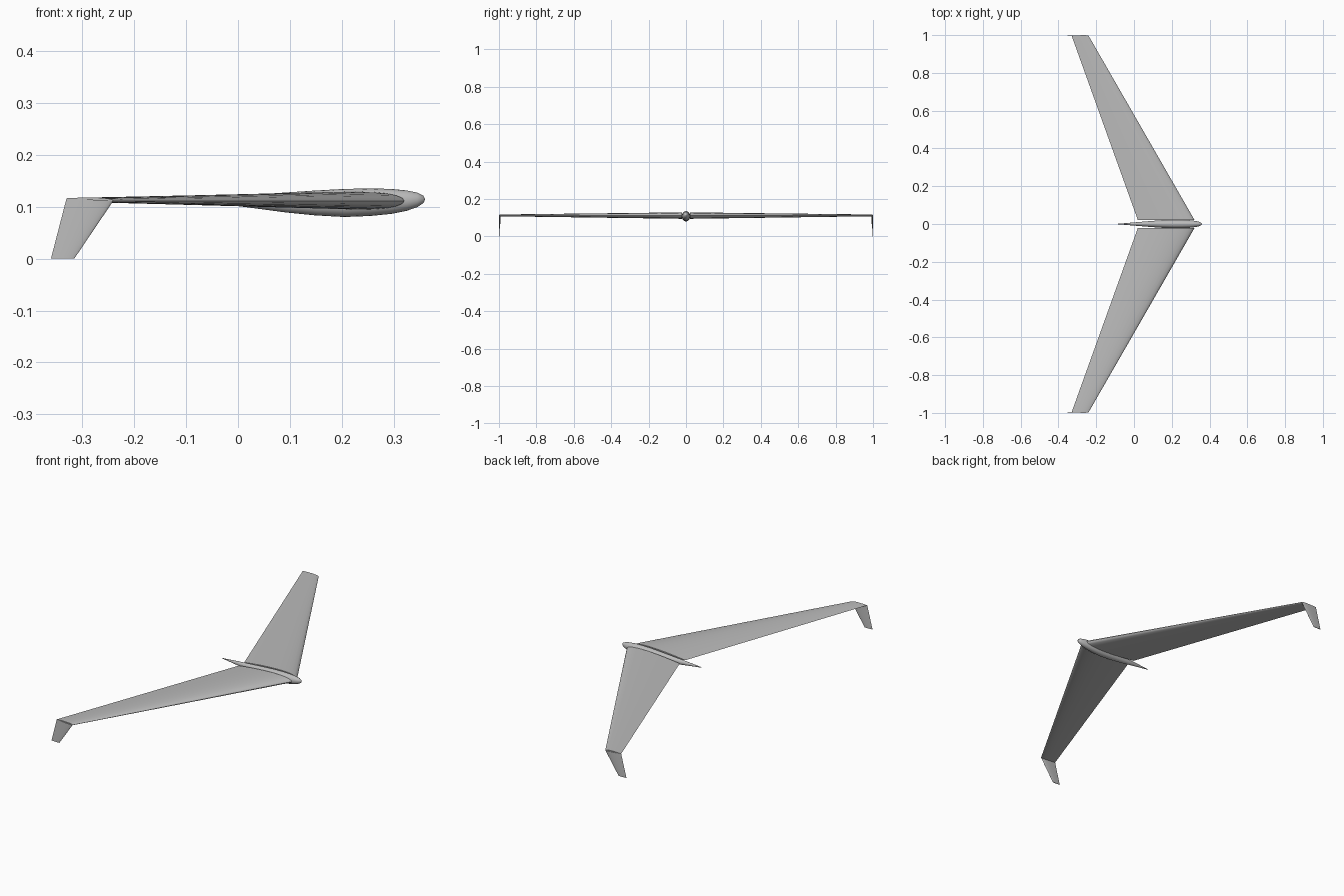
import bpy, bmesh, math

old = bpy.data.objects.get("Cube")
if old:
    bpy.data.objects.remove(old, do_unlink=True)

grey = bpy.data.materials.new("light grey")
grey.use_nodes = True
grey.diffuse_color = (0.5, 0.5, 0.5, 1)
grey.node_tree.nodes["Principled BSDF"].inputs["Base Color"].default_value = (0.5, 0.5, 0.5, 1)


def loft(name, rings, mirrored=False):
    """Skin a list of closed rings and cap both ends."""
    bm = bmesh.new()
    loops = [[bm.verts.new(p) for p in ring] for ring in rings]
    n = len(loops[0])
    for a, b in zip(loops, loops[1:]):
        for i in range(n):
            j = (i + 1) % n
            bm.faces.new((a[i], a[j], b[j], b[i]))
    bm.faces.new(loops[0])
    bm.faces.new(loops[-1])
    bmesh.ops.recalc_face_normals(bm, faces=bm.faces)
    mesh = bpy.data.meshes.new(name)
    bm.to_mesh(mesh)
    bm.free()
    mesh.materials.append(grey)
    obj = bpy.data.objects.new(name, mesh)
    bpy.context.collection.objects.link(obj)
    bpy.ops.object.select_all(action="DESELECT")
    obj.select_set(True)
    bpy.context.view_layer.objects.active = obj
    bpy.ops.object.shade_smooth_by_angle(angle=math.radians(40))
    if mirrored:
        mod = obj.modifiers.new("other side", "MIRROR")
        mod.use_axis = (False, True, False)
    return obj


def airfoil(ratio, steps=14):
    """Chordwise position and thickness offset, around the section."""
    def half(t):
        return 5 * ratio * (0.2969 * math.sqrt(t) - 0.126 * t - 0.3516 * t**2
                            + 0.2843 * t**3 - 0.1036 * t**4)
    ts = [(1 - math.cos(math.pi * i / steps)) / 2 for i in range(steps + 1)]
    upper = [(t, half(t)) for t in reversed(ts)]
    lower = [(t, -half(t)) for t in ts[1:-1]]
    return upper + lower


def section(lead, trail, ratio, upright=False):
    """Airfoil ring between two points, thick along z or along y."""
    chord = lead[0] - trail[0]
    ring = []
    for t, h in airfoil(ratio):
        x, y, z = (a + (b - a) * t for a, b in zip(lead, trail))
        ring.append((x, y + h * chord, z) if upright else (x, y, z + h * chord))
    return ring


# Swept wings
loft("wing", [
    section((0.32, 0.022, 0.111), (0.02, 0.022, 0.113), 0.115),
    section((-0.24, 0.996, 0.111), (-0.33, 0.996, 0.116), 0.1),
], mirrored=True)

# Drooped winglets
loft("winglet", [
    section((-0.24, 0.996, 0.111), (-0.33, 0.996, 0.116), 0.08, True),
    section((-0.315, 0.996, 0), (-0.36, 0.996, 0), 0.08, True),
], mirrored=True)

# Slim fuselage: x, bottom, top
profile = [(0.36, 0.1135, 0.1145), (0.357, 0.107, 0.121), (0.345, 0.099, 0.127),
           (0.325, 0.092, 0.131), (0.295, 0.086, 0.134), (0.255, 0.082, 0.135),
           (0.205, 0.080, 0.134), (0.15, 0.083, 0.131), (0.09, 0.089, 0.127),
           (0.03, 0.097, 0.123), (-0.03, 0.105, 0.119), (-0.09, 0.1125, 0.1145)]
rings = []
for x, low, high in profile:
    mid, r = (low + high) / 2, (high - low) / 2
    angles = [math.tau * i / 20 for i in range(20)]
    rings.append([(x, 0.84 * r * math.cos(a), mid + r * math.sin(a)) for a in angles])
loft("fuselage", rings)
